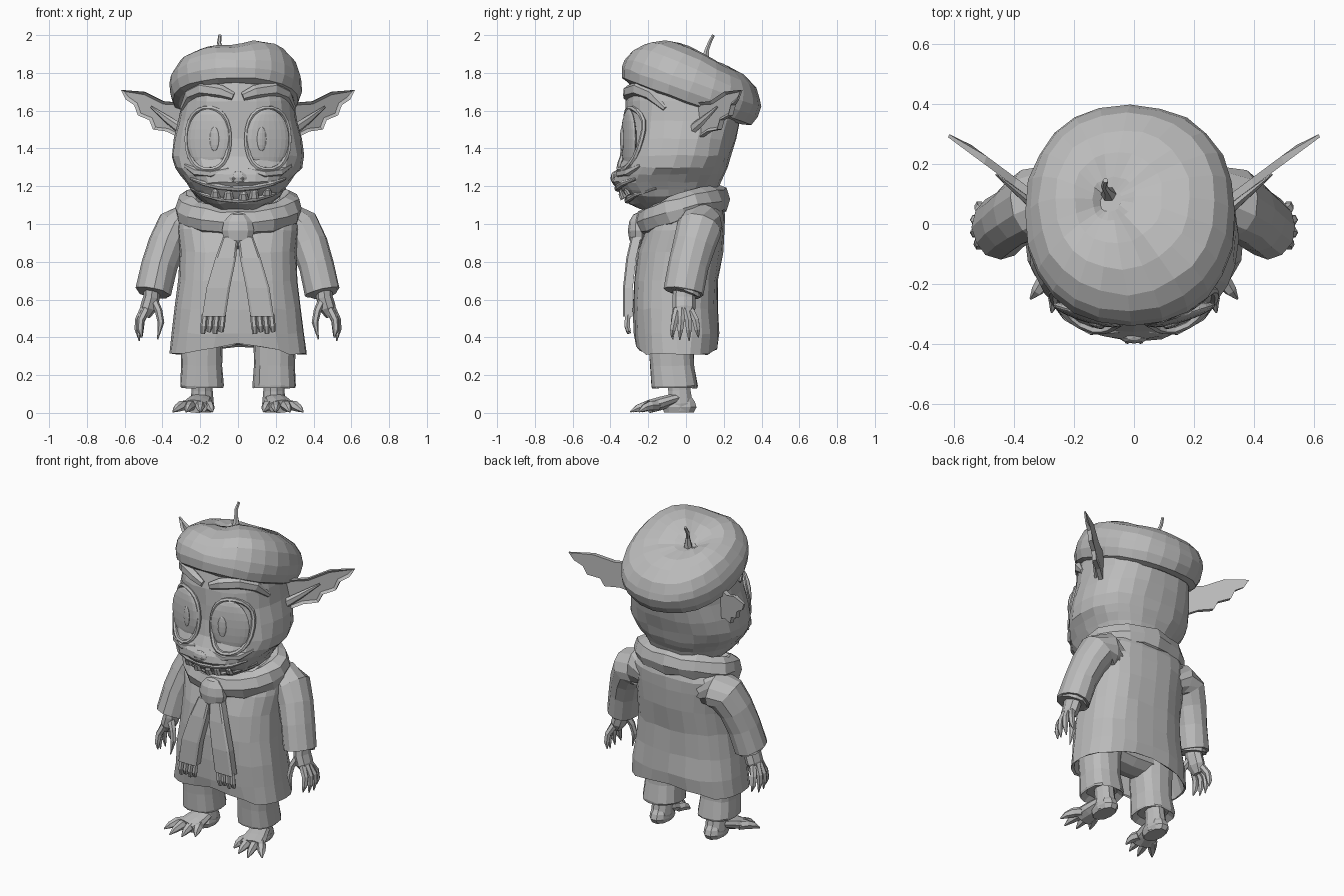
import bpy, bmesh, math, random
from mathutils import Vector as V, Matrix

random.seed(4)
if "Cube" in bpy.data.objects:
    bpy.data.objects.remove(bpy.data.objects["Cube"])

grey = bpy.data.materials.new("plain grey")
grey.use_nodes = True
grey.diffuse_color = (0.5, 0.5, 0.5, 1)
grey.node_tree.nodes["Principled BSDF"].inputs["Base Color"].default_value = (0.5, 0.5, 0.5, 1)


def finish(name, bm, jitter=0):
    for v in bm.verts:
        v.co += V([random.uniform(-jitter, jitter) for _ in range(3)])
    bmesh.ops.recalc_face_normals(bm, faces=bm.faces)
    mesh = bpy.data.meshes.new(name)
    bm.to_mesh(mesh)
    bm.free()
    mesh.materials.append(grey)
    ob = bpy.data.objects.new(name, mesh)
    bpy.context.collection.objects.link(ob)
    return ob


def skin(name, rings, closed=False, jitter=0):
    """Bridge equal rings of points into a solid."""
    bm = bmesh.new()
    rows = [[bm.verts.new(p) for p in r] for r in rings]
    n = len(rows[0])
    for k in range(len(rows) if closed else len(rows) - 1):
        a, b = rows[k], rows[(k + 1) % len(rows)]
        for i in range(n):
            j = (i + 1) % n
            bm.faces.new((a[i], a[j], b[j], b[i]))
    if not closed:
        bm.faces.new(rows[0])
        bm.faces.new(rows[-1])
    return finish(name, bm, jitter)


def spow(v, e):
    return math.copysign(abs(v) ** e, v)


def angles(n):
    return [math.tau * i / n for i in range(n)]


def stack(name, levels, n=20, e=0.85, jitter=0, x=0):
    """Loft levels of (z, half width, front y, back y)."""
    return skin(name, [[V((x + w * spow(math.cos(a), e), (f + b) / 2 + (b - f) / 2 * spow(math.sin(a), e), z))
                        for a in angles(n)] for z, w, f, b in levels], jitter=jitter)


def tube(name, pts, radii, n=8, flat=1.0, side=(1, 0, 0), closed=False, jitter=0):
    """Sweep an ellipse along points; flat scales it across the side direction."""
    pts = [V(p) for p in pts]
    rings = []
    for k, (p, r) in enumerate(zip(pts, radii)):
        if closed:
            t = pts[(k + 1) % len(pts)] - pts[k - 1]
        else:
            t = pts[min(k + 1, len(pts) - 1)] - pts[max(k - 1, 0)]
        t.normalize()
        s = V(side)
        s = (s - t * s.dot(t)).normalized()
        o = t.cross(s)
        rings.append([p + s * r * math.cos(a) + o * r * flat * math.sin(a) for a in angles(n)])
    return skin(name, rings, closed, jitter)


def ball(name, c, r, turn=0, seg=14, rows=8):
    bm = bmesh.new()
    m = Matrix.Translation(c) @ Matrix.Rotation(turn, 4, 'Z') @ Matrix.Diagonal((*r, 1))
    bmesh.ops.create_uvsphere(bm, u_segments=seg, v_segments=rows, radius=1, matrix=m)
    return finish(name, bm)


# Head
HEAD = [(1.08, .12, -.24, .06), (1.11, .175, -.30, .12), (1.15, .225, -.335, .155), (1.18, .25, -.355, .17),
        (1.22, .275, -.39, .185), (1.26, .305, -.385, .205), (1.30, .335, -.36, .22), (1.36, .352, -.335, .24),
        (1.45, .34, -.325, .265), (1.55, .315, -.32, .29), (1.65, .30, -.32, .30), (1.76, .28, -.30, .28)]
stack("head", HEAD, 24, jitter=.005)


def face(x, z, out=0.0):
    """Point on the front of the head, pushed forward by out."""
    for a, b in zip(HEAD, HEAD[1:]):
        if a[0] <= z <= b[0]:
            t = (z - a[0]) / (b[0] - a[0])
            w, f, k = [a[i] + t * (b[i] - a[i]) for i in (1, 2, 3)]
            d = max(0, 1 - abs(x / w) ** (2 / .85)) ** (.85 / 2)
            return V((x, (f + k) / 2 - (k - f) / 2 * d - out, z))


# Mouth: two lips and crooked teeth, flat nose
lip = [-.25, -.18, -.1, 0, .1, .18, .25]
tube("upper_lip", [face(x, 1.19 + .8 * x * x, -.004) for x in lip],
     [.008, .015, .018, .02, .018, .015, .008], side=(0, 0, 1))
tube("lower_lip", [face(x, 1.125 + x * x, -.004) for x in lip],
     [.006, .013, .016, .018, .016, .013, .006], side=(0, 0, 1))
for x, h in ((-.12, .05), (-.05, .06), (.03, .05), (.085, .065), (.155, .045)):
    base = face(x, 1.13 + x * x, .016)
    tube("tooth", [base, base + V((0, -.014, h * .55)), base + V((0, -.012, h))], [.027, .02, .003], 6, .6)
ball("nose", face(0, 1.245, -.01), (.05, .022, .035), seg=10, rows=6)

for s in (1, -1):
    ball("nostril", face(s * .022, 1.24, .003), (.01, .01, .01), seg=8, rows=4)
    # Eye lens, lid rim and pupil plate
    ball("eye", face(s * .158, 1.45, 0), (.118, .024, .16), s * .3, 20, 10)
    rim = [face(s * .158 + .113 * spow(math.cos(a), .85), 1.45 + .163 * spow(math.sin(a), .9), .002) for a in angles(22)]
    tube("eye_rim", rim, [.014] * 22, 6, side=(0, 1, 0), closed=True)
    ball("pupil", face(s * .125, 1.45, .026), (.026, .009, .065), s * .3, 12, 6)
    # Heavy brow and soft cheek fold
    brow = [face(s * x, z, .002) for x, z in ((.025, 1.675), (.09, 1.70), (.19, 1.715), (.255, 1.685), (.297, 1.61))]
    tube("brow", brow, [.022, .036, .04, .034, .014], 6, .8, (0, 0, 1))
    fold = [face(s * x, z, -.01) for x, z in ((.05, 1.29), (.14, 1.265), (.22, 1.275), (.28, 1.31))]
    tube("cheek_fold", fold, [.01, .022, .024, .01], 6, side=(0, 0, 1))

    # Ear: swept blade with a raised outline around a sunken inside
    outline = [(.28, 1.64), (.40, 1.65), (.50, 1.70), (.62, 1.71), (.595, 1.66), (.55, 1.63), (.53, 1.575),
               (.47, 1.55), (.45, 1.50), (.38, 1.49), (.32, 1.46), (.27, 1.48)]
    bm = bmesh.new()
    edge = [bm.verts.new((s * x, .045 + (x - .29) * .74, z)) for x, z in outline]
    front = bm.faces.new(edge)
    back = bmesh.ops.extrude_face_region(bm, geom=[front])['geom']
    for g in back:
        if isinstance(g, bmesh.types.BMVert):
            g.co += V((s * -.008, .026, 0)) * (1 if abs(g.co.x) < .58 else .4)
    bmesh.ops.recalc_face_normals(bm, faces=bm.faces)
    caps = [f for f in bm.faces if len(f.verts) == len(outline)]
    inner = min(caps, key=lambda f: f.calc_center_median().y)
    bmesh.ops.inset_region(bm, faces=[inner], thickness=.016, depth=-.012)
    finish("ear", bm)
    tube("ear_fold", [(s * .30, .03, 1.50), (s * .37, .09, 1.55), (s * .46, .165, 1.62)],
         [.03, .022, .006], 6, .6, (0, 0, 1))

# Beret: tilted soft disc with two lobes and a stalk in a dimple
tilt = Matrix.Translation((-.012, .026, 1.717)) @ Matrix.Rotation(math.radians(-20), 4, 'X')
rings = []
for r, h in ((.5, -.07), (.86, -.085), (.95, -.07), (1, -.02), (1, .035), (.95, .095), (.84, .145),
             (.64, .18), (.42, .188), (.2, .175), (.1, .16)):
    ring = []
    for a in angles(24):
        c, d = spow(math.cos(a), .9), spow(math.sin(a), .9)
        dip = .04 * math.exp(-((a - 1.52 * math.pi) / .3) ** 2) * min(1, max(0, h * 8)) * r
        lobe = (.022 if c > 0 else -.03) * abs(c) * max(0, -d + .5) * (h > .05)
        droop = .025 * max(0, d) * r * (h > .05)
        ring.append(tilt @ V((.35 * r * c - .07 * (1 - r) * (h > 0), .382 * r * d, h - dip + lobe - droop)))
    rings.append(ring)
skin("beret", rings, jitter=.003)
tube("beret_stalk", [(-.085, .10, 1.86), (-.09, .11, 1.92), (-.10, .125, 1.96), (-.095, .145, 2.0)],
     [.026, .013, .011, .009], 6)

# Coat, hollow under a flared hem that lifts at the front and back
coat = stack("coat", [(.47, .30, -.235, .135), (.33, .355, -.255, .155), (.325, .368, -.265, .167), (.42, .352, -.275, .18),
                      (.55, .335, -.28, .17), (.70, .315, -.275, .172), (.85, .305, -.255, .195), (.97, .32, -.22, .205),
                      (1.05, .315, -.17, .205), (1.12, .24, -.12, .185)], 24, .8, .005)
for v in coat.data.vertices:
    if v.co.z < .36:
        v.co.z += .045 * math.exp(-(v.co.x / .15) ** 2) * (1 if v.co.y < 0 else .6) - .015 * (abs(v.co.x) > .25)

# Scarf loop, knot, and two fringed tails
loop = [V((.272 * math.cos(a), -.02 + .18 * math.sin(a), 1.068 + .062 * math.sin(a) + .015 * math.cos(a) ** 2))
        for a in angles(20)]
tube("scarf_loop", loop, [.08 + .006 * math.sin(3 * i) for i in range(20)], 8, .85, (0, 0, 1), True, .005)
ball("scarf_knot", (0, -.25, .965), (.09, .058, .098), seg=10, rows=6)
for s in (1, -1):
    path = [(s * .04, -.265, .93), (s * .065, -.29, .82), (s * .105, -.308, .66), (s * .128, -.308, .51)]
    skin("scarf_tail", [[V(p) + V((w * i, .026 * j, 0)) for i, j in ((-1, -.7), (-.8, -1), (.8, -1), (1, -.7), (1, 1), (-1, 1))]
                        for p, w in zip(path, (.04, .055, .062, .062))])
    for k in range(4):
        x = s * .128 + (k - 1.5) * .032
        tube("scarf_fringe", [(x, -.308, .52), (x + s * .006, -.312, .46), (x + s * .01, -.302, .42 + .01 * (k % 2))],
             [.016, .017, .012], 6)

    # Sleeve, hollow at the cuff
    tube("sleeve", [(s * .15, .085, 1.0), (s * .27, .078, 1.0), (s * .335, .068, .975), (s * .378, .043, .89),
                    (s * .415, .013, .78), (s * .447, -.013, .64), (s * .449, -.014, .635), (s * .44, 0, .68)],
         [.09, .108, .108, .1, .095, .095, .082, .075], 12, 1.12, jitter=.003)
    # Hand: palm, three outer fingers and an inner thumb, each with a claw
    tube("palm", [(s * .452, -.005, .69), (s * .458, -.01, .61), (s * .475, -.01, .555), (s * .492, -.01, .51)],
         [.042, .044, .044, .026], 8, 1.4)
    for y, x, low in ((-.07, .0, .40), (-.03, .012, .385), (.015, .012, .38), (.06, -.002, .40)):
        tube("finger", [(s * (.485 + x), -.01 + y * .5, .55), (s * (.515 + x), y * .85, .49), (s * (.518 + x), y, .44),
                        (s * (.51 + x), y * 1.1, low)], [.022, .02, .017, .003], 6)
    tube("thumb", [(s * .455, -.03, .61), (s * .42, -.055, .54), (s * .408, -.065, .48), (s * .425, -.07, .39)],
         [.025, .02, .018, .003], 6)

    # Trouser leg with rolled cuff
    stack("trouser_leg", [(.16, .08, -.145, .03), (.132, .112, -.18, .06), (.145, .116, -.183, .063),
                          (.25, .108, -.19, .045), (.36, .112, -.2, .04), (.48, .115, -.2, .05)], 14, .8, .003, s * .192)

    # Foot: ankle, heel, sloping instep and four clawed toes turned outward
    tube("ankle", [(s * .19, -.045, .2), (s * .19, -.035, .12), (s * .19, -.03, .05), (s * .19, -.03, .01)],
         [.056, .056, .062, .055], 10, 1.1)
    stack("heel", [(.003, .05, -.12, .045), (.03, .06, -.13, .06), (.06, .055, -.11, .05), (.10, .04, -.08, .02)],
          10, .9, 0, s * .19)
    tube("instep", [(s * .19, -.02, .085), (s * .2, -.08, .068), (s * .212, -.135, .05), (s * .228, -.195, .034)],
         [.05, .064, .074, .072], 10, .5)
    for x, tx, ty in ((.165, .135, -.235), (.20, .20, -.28), (.24, .275, -.295), (.265, .345, -.25)):
        a, b = V((s * x, -.15, .04)), V((s * tx, ty, .006))
        tube("toe", [a, a.lerp(b, .4) + V((0, 0, .012)), a.lerp(b, .72) + V((0, 0, .01)), b],
             [.028, .028, .021, .004], 6)
tube("trouser_seat", [(-.2, -.07, .45), (0, -.07, .44), (.2, -.07, .45)], [.08] * 3, 10, 1.3, (0, 0, 1))
